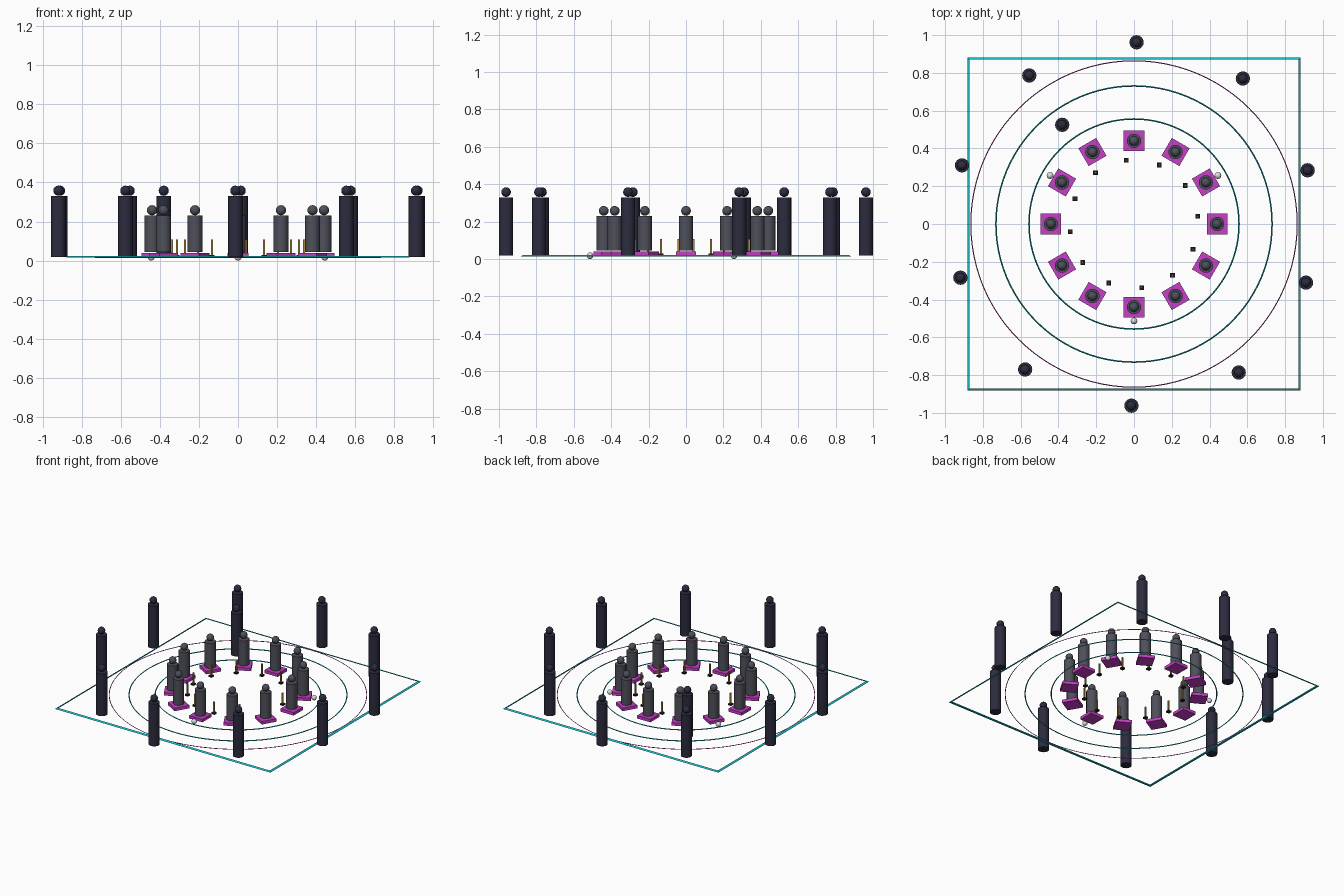
import bpy
import bmesh
from math import cos, sin, pi, radians
from mathutils import Matrix, Vector

cube = bpy.data.objects.get("Cube")
if cube:
    bpy.data.objects.remove(cube, do_unlink=True)

FLOOR = 0.018


def material(name, rgb):
    m = bpy.data.materials.new(name)
    m.use_nodes = True
    m.diffuse_color = (*rgb, 1)
    m.node_tree.nodes["Principled BSDF"].inputs["Base Color"].default_value = (*rgb, 1)
    return m


NAVY = material("dark navy", (0.025, 0.025, 0.05))
GREY = material("slate grey", (0.08, 0.08, 0.105))
MAGENTA = material("magenta", (0.56, 0.05, 0.56))
CYAN = material("cyan", (0.01, 0.5, 0.56))
GOLD = material("gold", (0.42, 0.25, 0.06))
BLACK = material("near black", (0.012, 0.011, 0.01))
PALE = material("pale grey", (0.72, 0.72, 0.72))


def finish(name, bm, mat, smooth=False):
    bmesh.ops.recalc_face_normals(bm, faces=bm.faces)
    mesh = bpy.data.meshes.new(name)
    bm.to_mesh(mesh)
    bm.free()
    mesh.materials.append(mat)
    obj = bpy.data.objects.new(name, mesh)
    bpy.context.collection.objects.link(obj)
    if smooth:
        bpy.ops.object.select_all(action="DESELECT")
        obj.select_set(True)
        bpy.context.view_layer.objects.active = obj
        bpy.ops.object.shade_smooth_by_angle(angle=radians(40))
    return obj


def box(name, x, y, z0, z1, width, angle, mat):
    bm = bmesh.new()
    place = (Matrix.Translation((x, y, (z0 + z1) / 2)) @ Matrix.Rotation(angle, 4, "Z")
             @ Matrix.Diagonal((width, width, z1 - z0, 1)))
    bmesh.ops.create_cube(bm, size=1, matrix=place)
    return finish(name, bm, mat)


def ball(name, x, y, z, radius, mat):
    bm = bmesh.new()
    bmesh.ops.create_uvsphere(bm, u_segments=12, v_segments=8, radius=radius,
                              matrix=Matrix.Translation((x, y, z)))
    return finish(name, bm, mat, True)


def figure(name, x, y, z0, z1, radius, mat):
    bm = bmesh.new()
    bmesh.ops.create_cone(bm, cap_ends=True, segments=16, radius1=radius, radius2=radius,
                          depth=z1 - z0, matrix=Matrix.Translation((x, y, (z0 + z1) / 2)))
    finish(name + "_body", bm, mat, True)
    ball(name + "_head", x, y, z1 + 0.028, 0.026, mat)


def ring(name, radius, section, steps, mat, turn=0.0):
    """Sweep a closed (radial, height) section around the vertical axis."""
    bm = bmesh.new()
    loops = []
    for i in range(steps):
        a = turn + 2 * pi * i / steps
        loops.append([bm.verts.new(Vector(((radius + r) * cos(a), (radius + r) * sin(a), FLOOR + h)))
                      for r, h in section])
    n = len(section)
    for i in range(steps):
        one, two = loops[i], loops[(i + 1) % steps]
        for j in range(n):
            k = (j + 1) % n
            bm.faces.new((one[j], two[j], two[k], one[k]))
    return finish(name, bm, mat)


def diamond(r):
    return [(r, 0), (0, r), (-r, 0), (0, -r)]


def around(count, radius, start=0.0):
    for i in range(count):
        a = start + 2 * pi * i / count
        yield i + 1, a, radius * cos(a), radius * sin(a)


# Floor markings
ring("inner_floor_ring", 0.556, diamond(0.004), 96, CYAN)
ring("middle_floor_ring", 0.731, diamond(0.004), 96, CYAN)
ring("outer_floor_ring", 0.864, diamond(0.0027), 96, MAGENTA)

# Square boundary with an outward sloping top
slope = [(0.009, -0.003), (-0.009, 0.005), (-0.009, -0.003)]
ring("square_boundary", 0.876 * 2 ** 0.5, slope, 4, CYAN, pi / 4)

# Seated circle on cushions
for i, a, x, y in around(12, 0.44):
    box(f"cushion_{i}", x, y, FLOOR, 0.04, 0.109, a, MAGENTA)
    figure(f"seated_figure_{i}", x, y, 0.045, 0.23, 0.038, GREY)

# Slim posts on small feet
for i, a, x, y in around(12, 0.34, 0.12):
    box(f"post_foot_{i}", x, y, FLOOR, 0.03, 0.025, 0, BLACK)
    box(f"post_{i}", x, y, 0.03, 0.108, 0.01, 0, GOLD)

# Standing outer circle and one figure further in
for i, a, x, y in around(10, 0.962, 0.3):
    figure(f"standing_figure_{i}", x, y, FLOOR, 0.33, 0.038, NAVY)
figure("lone_standing_figure", -0.38, 0.525, FLOOR, 0.33, 0.038, NAVY)

# Floor orbs
for i, a, x, y in around(3, 0.513, pi / 6):
    ball(f"floor_orb_{i}", x, y, FLOOR, 0.018, PALE)
